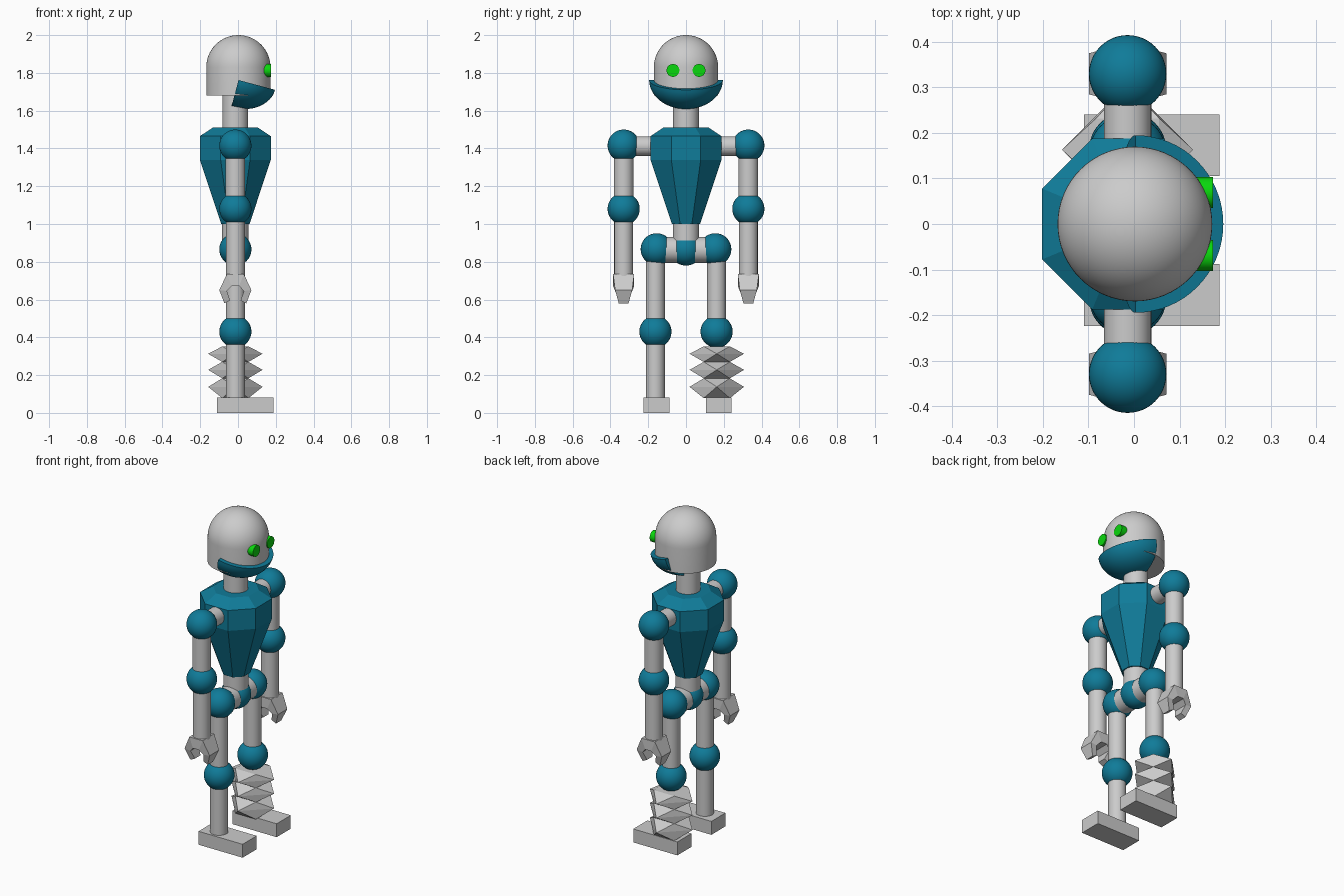
import bpy, bmesh, math
from mathutils import Vector, Matrix

if "Cube" in bpy.data.objects:
    bpy.data.objects.remove(bpy.data.objects["Cube"])

CX = -0.014  # body axis sits slightly behind the head


def material(name, rgb):
    m = bpy.data.materials.new(name)
    m.diffuse_color = (*rgb, 1)
    m.use_nodes = True
    m.node_tree.nodes["Principled BSDF"].inputs["Base Color"].default_value = m.diffuse_color
    return m


GREY = material("light_grey", (0.6, 0.6, 0.6))
TEAL = material("teal", (0.005, 0.2, 0.32))
GREEN = material("green", (0.003, 0.68, 0.004))


def finish(name, bm, mat, smooth=False):
    bmesh.ops.recalc_face_normals(bm, faces=bm.faces)
    me = bpy.data.meshes.new(name)
    bm.to_mesh(me)
    bm.free()
    me.materials.append(mat)
    ob = bpy.data.objects.new(name, me)
    bpy.context.collection.objects.link(ob)
    if smooth:
        bpy.ops.object.select_all(action='DESELECT')
        ob.select_set(True)
        bpy.context.view_layer.objects.active = ob
        bpy.ops.object.shade_smooth_by_angle(angle=math.radians(35))
    return ob


def ball(name, loc, r=0.085, mat=TEAL):
    bm = bmesh.new()
    bmesh.ops.create_uvsphere(bm, u_segments=48, v_segments=24, radius=r,
                              matrix=Matrix.Translation(loc))
    return finish(name, bm, mat, True)


def rod(name, a, b, r, mat=GREY):
    a, b = Vector(a), Vector(b)
    bm = bmesh.new()
    m = Matrix.Translation((a + b) / 2) @ (b - a).to_track_quat('Z', 'Y').to_matrix().to_4x4()
    bmesh.ops.create_cone(bm, cap_ends=True, segments=40, radius1=r, radius2=r,
                          depth=(b - a).length, matrix=m)
    return finish(name, bm, mat, True)


def loft(name, rings, n, center, mat, smooth=False, twist=False):
    """Stack of n-sided rings given as (z, radius, start angle); twist joins with triangles."""
    bm = bmesh.new()
    loops = [[bm.verts.new((center[0] + r * math.cos(a0 + 2 * math.pi * i / n),
                            center[1] + r * math.sin(a0 + 2 * math.pi * i / n), z))
              for i in range(n)] for z, r, a0 in rings]
    for k, (lo, hi) in enumerate(zip(loops, loops[1:])):
        for i in range(n):
            j = (i + 1) % n
            if not twist:
                bm.faces.new((lo[i], lo[j], hi[j], hi[i]))
            else:
                # the ring with the larger start angle leads by half a step
                p, q = (lo, hi) if rings[k][2] < rings[k + 1][2] else (hi, lo)
                bm.faces.new((p[i], p[j], q[i]))
                bm.faces.new((q[i], p[j], q[j]))
    bm.faces.new(loops[0])
    bm.faces.new(loops[-1])
    return finish(name, bm, mat, smooth)


# Head: short cylinder with a round dome
R = 0.17
dome = [(1.83 + R * math.sin(t), R * math.cos(t), 0)
        for t in (math.radians(88.5 * i / 16) for i in range(17))]
loft("head", [(1.68, R, 0)] + dome, 64, (0.002, 0), GREY, True)

# Jaw: quarter of a flattened ball, tipped forward
bm = bmesh.new()
bmesh.ops.create_uvsphere(bm, u_segments=64, v_segments=32, radius=1)
for normal in ((0, 0, 1), (-1, 0, 0)):
    cut = bmesh.ops.bisect_plane(bm, geom=bm.verts[:] + bm.edges[:] + bm.faces[:],
                                 plane_co=(0, 0, 0), plane_no=normal,
                                 dist=1e-5, clear_outer=True)
    bmesh.ops.holes_fill(bm, edges=[e for e in bm.edges if e.is_boundary], sides=0)
bm.transform(Matrix.Translation((0.003, 0, 1.762)) @ Matrix.Rotation(math.radians(15), 4, 'Y')
             @ Matrix.Diagonal((0.2, 0.195, 0.15, 1)))
finish("jaw", bm, TEAL, True)

# Neck, torso, waist and pelvis
rod("neck", (CX, 0, 1.45), (CX, 0, 1.70), 0.068)
A8 = math.pi / 8
k = 1 / math.cos(A8)
loft("torso", [(1.0, 0.075 * k, A8), (1.34, 0.188 * k, A8), (1.465, 0.188 * k, A8),
               (1.51, 0.12 * k, A8)], 8, (CX, 0), TEAL)
rod("waist", (CX, 0, 0.865), (CX, 0, 1.02), 0.07)
ball("pelvis_joint", (CX, 0, 0.865))

# Claw hand outline (x, z) for one half; mirrored to make the whole
HALF = [(0.045, 0.735), (0.085, 0.65), (0.058, 0.58), (0.028, 0.595), (0.045, 0.645), (0.02, 0.672)]


def claw(name, y):
    outline = HALF + [(-x, z) for x, z in reversed(HALF)]
    bm = bmesh.new()

    def half_width(z):
        return 0.056 if z > 0.66 else 0.045 if z > 0.62 else 0.026

    sides = [[bm.verts.new((CX + x, y + s * half_width(z), z)) for x, z in outline]
             for s in (-1, 1)]
    n = len(outline)
    for i in range(n):
        j = (i + 1) % n
        bm.faces.new((sides[0][i], sides[0][j], sides[1][j], sides[1][i]))
    h = len(HALF)
    for v in sides:
        # palm, then knuckle and finger on each half
        bm.faces.new((v[0], v[h - 1], v[h], v[n - 1]))
        for q in ((0, 1, 4, 5), (1, 2, 3, 4)):
            bm.faces.new([v[i] for i in q])
            bm.faces.new([v[n - 1 - i] for i in q])
    finish(name, bm, GREY)


for side, s in (("right", -1), ("left", 1)):
    # Eyes
    rod(side + "_eye", (0.11, s * 0.069, 1.813), (0.174, s * 0.069, 1.813), 0.034, GREEN)
    # Arms
    ya = s * 0.33
    rod(side + "_shoulder_rod", (CX, s * 0.1, 1.412), (CX, ya, 1.412), 0.052)
    ball(side + "_shoulder", (CX, ya, 1.415))
    rod(side + "_upper_arm", (CX, ya, 1.08), (CX, ya, 1.41), 0.052)
    ball(side + "_elbow", (CX, ya, 1.08))
    rod(side + "_forearm", (CX, ya, 0.725), (CX, ya, 1.08), 0.05)
    claw(side + "_claw", ya)
    # Legs
    yl = s * 0.162
    rod(side + "_hip_rod", (CX, 0, 0.863), (CX, s * 0.155, 0.863), 0.069)
    ball(side + "_hip", (CX, s * 0.155, 0.866))
    rod(side + "_thigh", (CX, yl, 0.43), (CX, yl, 0.86), 0.05)
    ball(side + "_knee", (CX, yl, 0.43))
    # Feet
    bm = bmesh.new()
    yf = -0.156 if s < 0 else 0.173
    bmesh.ops.create_cube(bm, size=1, matrix=Matrix.Translation((0.039, yf, 0.041))
                          @ Matrix.Diagonal((0.298, 0.136, 0.082, 1)))
    finish(side + "_foot", bm, GREY)

# Lower legs: plain rod on the right, folded bellows on the left
rod("right_shin", (CX, -0.162, 0.07), (CX, -0.162, 0.43), 0.05)
zs = (0.078, 0.138, 0.183, 0.228, 0.27, 0.313, 0.352)
loft("left_bellows", [(z, 0.144, 0) if i % 2 else (z, 0.098, math.pi / 4)
                      for i, z in enumerate(zs)], 4, (CX, 0.163), GREY, twist=True)
